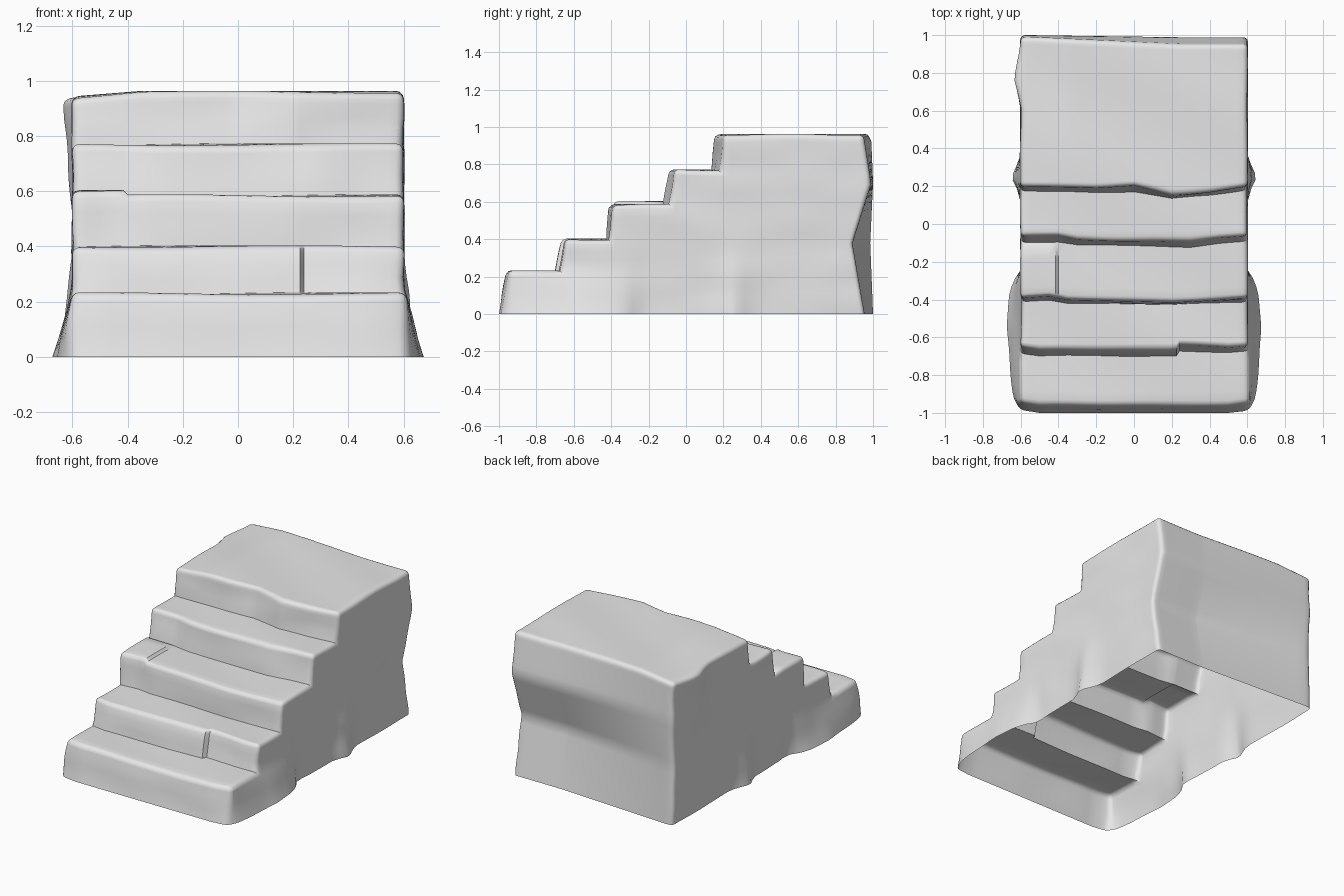
import bpy, bmesh, math
from mathutils import Vector, noise

cube = bpy.data.objects.get("Cube")
if cube:
    bpy.data.objects.remove(cube, do_unlink=True)

HALF = 0.6


def clamp(v):
    return max(0.0, min(1.0, v))


def curve(points, t):
    """Piecewise linear curve through (position, value) pairs."""
    if t <= points[0][0]:
        return points[0][1]
    for (a, va), (b, vb) in zip(points, points[1:]):
        if t <= b:
            return va + (vb - va) * (t - a) / (b - a)
    return points[-1][1]


# Side profile of the stair: riser foot, riser top and tread height of each step
steps = [(-1.0, -0.96, 0.23), (-0.70, -0.665, 0.40), (-0.42, -0.40, 0.585),
         (-0.12, -0.09, 0.77), (0.15, 0.175, 0.96)]
profile, floor = [], 0.0
for foot, top, height in steps:
    profile += [(foot, floor), (top, height)]
    floor = height
profile += [(1.0, floor), (1.0, 0.0)]

# Extrude the profile across the width, leaving the underside open
bm = bmesh.new()
rings = [[bm.verts.new((s * HALF, y, z)) for y, z in profile] for s in (-1, 1)]
bm.faces.new(rings[0])
bm.faces.new(rings[1])
for i in range(len(profile) - 1):
    bm.faces.new((rings[0][i], rings[0][i + 1], rings[1][i + 1], rings[1][i]))
# Close it briefly so that normals point outwards
base = bm.faces.new((rings[0][0], rings[0][-1], rings[1][-1], rings[1][0]))
bmesh.ops.recalc_face_normals(bm, faces=bm.faces[:])
bm.normal_update()
convex = [e for e in bm.edges if e.is_convex and base not in e.link_faces]
bmesh.ops.delete(bm, geom=[base], context='FACES_ONLY')

# Worn, rounded outer edges
bmesh.ops.bevel(bm, geom=convex, offset=0.025, segments=3, profile=0.5,
                affect='EDGES', clamp_overlap=True)


# Slice into a regular grid so the stone can be shaped
def slices(axis, values):
    normal = Vector([float(i == axis) for i in range(3)])
    for v in values:
        bmesh.ops.bisect_plane(bm, geom=bm.verts[:] + bm.edges[:] + bm.faces[:],
                               plane_co=normal * v, plane_no=normal, dist=0.0005)


slices(0, [i * 0.05 for i in range(-11, 12)] + [0.225, 0.24, -0.415])
slices(1, [i * 0.05 + 0.011 for i in range(-19, 20)])
slices(2, [i * 0.045 + 0.02 for i in range(21)])

# How far each riser wanders along the width
wander = [
    [(-0.6, 0.02), (-0.5, 0.0), (0.5, 0.0), (0.6, 0.015)],
    [(-0.6, 0.02), (-0.5, 0.0), (0.225, 0.0), (0.24, 0.03), (0.5, 0.02), (0.6, 0.03)],
    [(-0.6, 0.01), (-0.45, 0.02), (-0.35, 0.0), (0.2, -0.01), (0.6, 0.01)],
    [(-0.6, 0.03), (-0.4, 0.03), (-0.3, 0.01), (0.3, 0.0), (0.45, 0.02), (0.6, 0.03)],
    [(-0.6, 0.03), (-0.2, 0.02), (0.0, 0.03), (0.2, -0.02), (0.4, 0.0), (0.6, 0.03)],
]
# Outline of the spreading foot along the depth, and the hollow of the back wall
foot_spread = [(-1.0, 0.01), (-0.93, 0.04), (-0.8, 0.055), (-0.55, 0.075),
               (-0.38, 0.06), (-0.26, 0.03), (-0.2, 0.0), (0.12, 0.0),
               (0.23, 0.05), (0.38, 0.0)]
back_hollow = [(0.0, -0.045), (0.38, -0.11), (0.7, -0.01), (0.96, -0.05)]
back_plain = [(0.0, 0.0), (0.38, -0.015), (0.7, 0.0), (0.96, -0.01)]


def shape(co):
    x, y, z = co
    side = clamp((abs(x) - 0.5) / 0.1) * (1 if x > 0 else -1)
    # Risers drift back and forth
    dy = sum(curve(w, x) * max(0.0, 1 - abs(y - s[0] - 0.02) / 0.13)
             for w, s in zip(wander, steps))
    # Hollowed back wall, deepest towards the left corner
    t = clamp((x + 0.55) / 0.8)
    rear = clamp((y - 0.65) / 0.35)
    dy += rear * (t * curve(back_hollow, z) + (1 - t) * curve(back_plain, z))
    # Spreading rocky foot and a lump high on the right wall
    reach = 0.26 if y < 0 else 0.4
    dx = side * curve(foot_spread, y) * clamp(1 - z / reach)
    if x < 0:
        dx += side * 0.035 * clamp(1 - abs(y - 0.77) / 0.17) * clamp((z - 0.5) / 0.4)
    # Shallow crease behind the foot
    dx -= side * 0.02 * clamp(1 - abs(y + 0.24) / 0.07) * clamp(1 - z / 0.36)
    # Uneven treads, with one raised slab end
    dz = 0.004 * math.sin(5 * x + 9 * y) * clamp(z / 0.2)
    if x < -0.41 and 0.5 < z < 0.62 and -0.45 < y < -0.12:
        dz += 0.015
    dz -= 0.02 * clamp((-x - 0.35) / 0.25) * clamp((z - 0.8) / 0.15)
    # Gentle chiselled surface
    n = noise.noise_vector(Vector((x * 3, y * 3, z * 7))) * 0.008
    inner = clamp(z / 0.1)
    return Vector((x + dx + n.x * abs(side), y + dy + n.y * inner * (1 - rear),
                   max(0.0, z + dz)))


for v in bm.verts:
    v.co = shape(v.co)

bmesh.ops.triangulate(bm, faces=[f for f in bm.faces if len(f.verts) > 4])
mesh = bpy.data.meshes.new("stone_stair")
bm.to_mesh(mesh)
bm.free()

# Plain pale stone
stone = bpy.data.materials.new("pale_grey_stone")
stone.use_nodes = True
colour = (0.8, 0.8, 0.8, 1.0)
stone.diffuse_color = colour
stone.node_tree.nodes["Principled BSDF"].inputs["Base Color"].default_value = colour
mesh.materials.append(stone)

stair = bpy.data.objects.new("stone_stair", mesh)
bpy.context.collection.objects.link(stair)
bpy.ops.object.select_all(action='DESELECT')
stair.select_set(True)
bpy.context.view_layer.objects.active = stair
bpy.ops.object.shade_smooth_by_angle(angle=math.radians(40))
